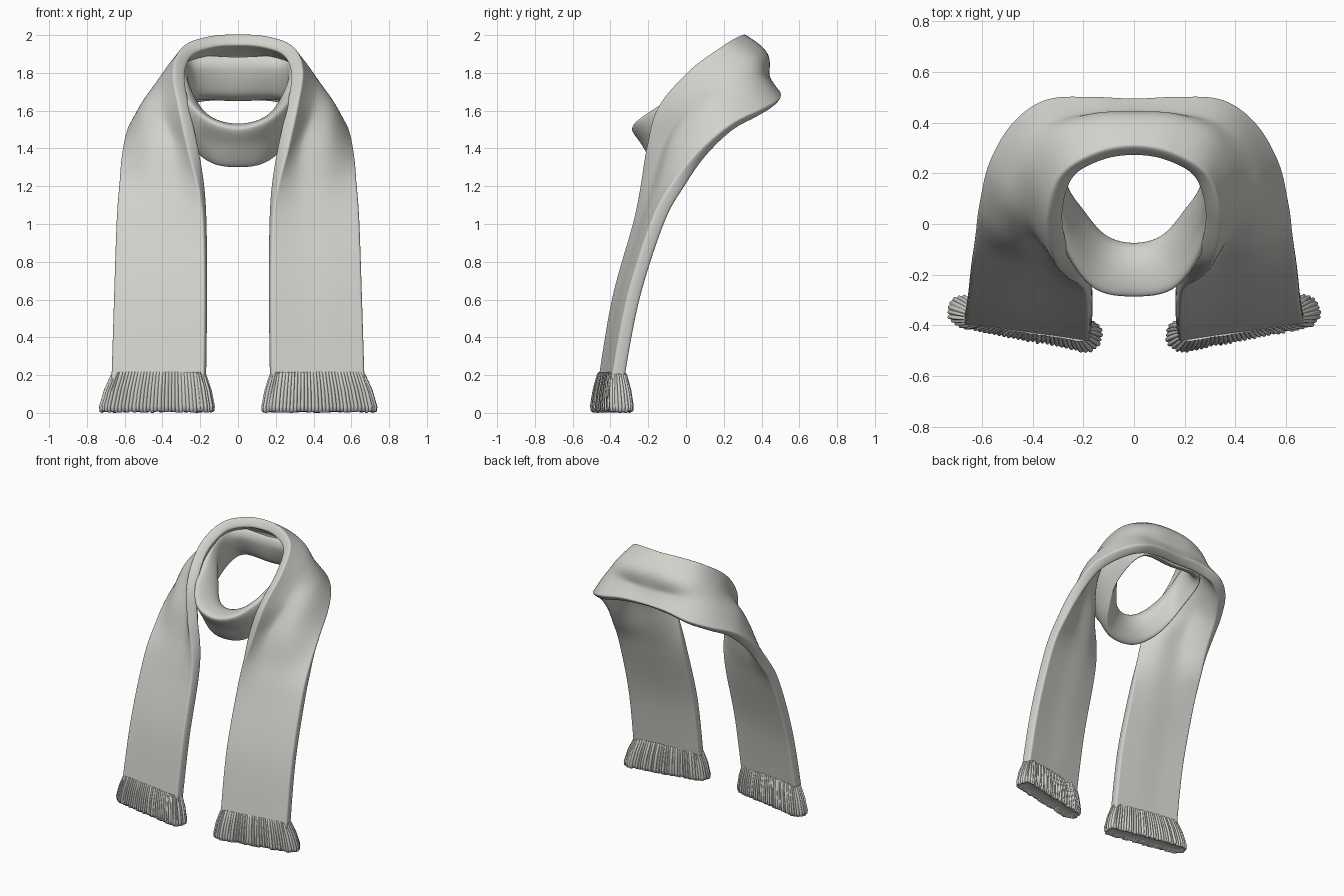
import bpy
import math
import random
from mathutils import Vector

random.seed(4)

cube = bpy.data.objects.get("Cube")
if cube:
    bpy.data.objects.remove(cube, do_unlink=True)

# One pale wool colour
wool = bpy.data.materials.new("pale_wool")
wool.use_nodes = True
wool_colour = (0.64, 0.64, 0.605, 1)
wool.diffuse_color = wool_colour
shader = wool.node_tree.nodes["Principled BSDF"]
shader.inputs["Base Color"].default_value = wool_colour
shader.inputs["Roughness"].default_value = 0.9


def make_object(name, verts, faces):
    mesh = bpy.data.meshes.new(name)
    mesh.from_pydata(verts, [], faces)
    mesh.materials.append(wool)
    obj = bpy.data.objects.new(name, mesh)
    bpy.context.collection.objects.link(obj)
    return obj


def smooth(obj, angle):
    bpy.ops.object.select_all(action='DESELECT')
    obj.select_set(True)
    bpy.context.view_layer.objects.active = obj
    bpy.ops.object.shade_smooth_by_angle(angle=math.radians(angle))


def spline(points, steps, closed=False):
    """Smooth curve passing through all the points."""
    count = len(points)

    def at(i):
        return points[i % count] if closed else points[max(0, min(count - 1, i))]

    result = []
    for i in range(count if closed else count - 1):
        a, b, c, d = (at(i + k) for k in (-1, 0, 1, 2))
        for s in range(steps):
            t = s / steps
            result.append(b + ((c - a) * t + (a * 2 - b * 5 + c * 4 - d) * t ** 2
                               + (b * 3 - a - c * 3 + d) * t ** 3) / 2)
    if not closed:
        result.append(points[-1].copy())
    return result


def flip(row):
    return [Vector((-p.x, p.y, p.z)) for p in row]


def cloth(name, half, ring=False):
    """Loft half the sections and their mirror: an open strip or a closed ring."""
    half = [[Vector(p) for p in row] for row in half]
    mirrored = [flip(row) for row in reversed(half[:-1])]
    if ring:
        mirrored.pop()
    rows = [spline(row, 6, ring) for row in half + mirrored]
    columns = [spline(list(col), 7, ring) for col in zip(*rows)]
    rows = list(zip(*columns))
    width, length = len(rows[0]), len(rows)
    verts = [p for row in rows for p in row]
    faces = []
    for i in range(length if ring else length - 1):
        j = (i + 1) % length
        for k in range(width if ring else width - 1):
            m = (k + 1) % width
            faces.append((i * width + k, i * width + m,
                          j * width + m, j * width + k))
    obj = make_object(name, verts, faces)
    if not ring:
        solid = obj.modifiers.new("thickness", 'SOLIDIFY')
        solid.thickness = .07
        solid.offset = 0
    rounding = obj.modifiers.new("soft_edges", 'SUBSURF')
    rounding.levels = rounding.render_levels = 2
    smooth(obj, 180)


# Outer wrap: hanging panel up over the shoulder to the middle of the back
# (each section runs from the neck edge to the outer edge)
cloth("outer_wrap", [
    [(.17, -.435, .15), (.34, -.41, .15), (.50, -.39, .15), (.67, -.365, .15)],
    [(.165, -.36, .6), (.33, -.33, .6), (.49, -.31, .6), (.655, -.28, .6)],
    [(.17, -.25, 1), (.32, -.21, 1), (.48, -.185, 1), (.64, -.145, 1.02)],
    [(.19, -.215, 1.2), (.31, -.15, 1.2), (.47, -.11, 1.2), (.62, -.03, 1.22)],
    [(.235, -.195, 1.4), (.32, -.09, 1.42), (.47, -.03, 1.43), (.59, .10, 1.38)],
    [(.28, -.14, 1.61), (.37, .01, 1.62), (.48, .11, 1.60), (.545, .25, 1.51)],
    [(.31, .02, 1.80), (.37, .17, 1.77), (.43, .28, 1.69), (.46, .385, 1.58)],
    [(.265, .18, 1.92), (.30, .32, 1.85), (.32, .38, 1.75), (.34, .47, 1.63)],
    [(.14, .26, 1.97), (.16, .39, 1.88), (.16, .405, 1.77), (.18, .48, 1.665)],
    [(0, .285, 1.98), (0, .40, 1.89), (0, .41, 1.77), (0, .47, 1.67)],
], ring=False)

# Inner loop round the neck, a plump fold drooping at the front
# (each section runs from the inside over the crest and under)
cloth("neck_loop", [
    [(0, -.08, 1.48), (0, -.17, 1.53), (0, -.285, 1.51),
     (0, -.235, 1.42), (0, -.15, 1.30), (0, -.09, 1.37)],
    [(.11, -.05, 1.51), (.13, -.13, 1.56), (.155, -.255, 1.55),
     (.16, -.19, 1.44), (.135, -.12, 1.32), (.115, -.06, 1.4)],
    [(.20, .05, 1.61), (.23, -.03, 1.66), (.265, -.11, 1.64),
     (.27, -.08, 1.52), (.235, 0, 1.4), (.205, .04, 1.5)],
    [(.265, .16, 1.76), (.285, .11, 1.8), (.32, .08, 1.72),
     (.325, .12, 1.62), (.285, .17, 1.54), (.27, .17, 1.64)],
    [(.22, .28, 1.82), (.235, .30, 1.885), (.27, .33, 1.82),
     (.27, .37, 1.72), (.25, .40, 1.65), (.225, .34, 1.69)],
    [(0, .30, 1.82), (0, .32, 1.885), (0, .36, 1.82),
     (0, .39, 1.72), (0, .42, 1.65), (0, .345, 1.69)],
], ring=True)


def stadium(u):
    """Position along the spine (0 to 1) and outward angle, round the outline."""
    straight, arc = .47, .18
    d = u * 2 * (straight + arc)
    if d < straight:
        return d / straight, -math.pi / 2
    d -= straight
    if d < arc:
        return 1, (d / arc - .5) * math.pi
    d -= arc
    if d < straight:
        return 1 - d / straight, math.pi / 2
    d -= straight
    return 0, (d / arc + .5) * math.pi


def fringe(name, side):
    """Flared skirt of yarn strands closing the end of a panel."""
    strands, detail = 70, 8
    total = strands * detail
    lengths = [random.uniform(0, .008) for _ in range(strands)]
    depths = [random.uniform(.005, .009) for _ in range(strands)]
    offsets = [random.uniform(-.003, .003) for _ in range(strands)]
    # height, flare, radius, ridge strength
    rings = [(.205, 0, .028, 0), (.216, 0, .038, .4), (.2, .1, .046, 1),
             (.12, .6, .06, 1), (.03, 1, .067, 1), (.006, 1, .064, 1),
             (0, 1, .052, .6), (.012, 1, .03, 0)]
    tilt = math.atan2(.08, .47)
    verts, faces = [], []
    for z, flare, radius, ridge in rings:
        inner = Vector((.215 - .025 * flare, -.425 - .015 * flare))
        outer = Vector((.625 + .045 * flare, -.36 + .015 * flare))
        for n in range(total):
            along, angle = stadium(n / total)
            strand = n // detail
            groove = 1 - math.sin(math.pi * (n % detail) / detail)
            r = radius + (offsets[strand] - groove * depths[strand]) * ridge
            p = inner.lerp(outer, along)
            angle += tilt
            drop = lengths[strand] if z < .04 else 0
            verts.append((side * (p.x + r * math.cos(angle)),
                          p.y + r * math.sin(angle), z + drop))
    for i in range(len(rings) - 1):
        for n in range(total):
            m = (n + 1) % total
            quad = (i * total + n, (i + 1) * total + n,
                    (i + 1) * total + m, i * total + m)
            faces.append(quad if side > 0 else quad[::-1])
    top = tuple(range(total))
    bottom = tuple(reversed(range((len(rings) - 1) * total, len(rings) * total)))
    faces += [top, bottom] if side > 0 else [top[::-1], bottom[::-1]]
    smooth(make_object(name, verts, faces), 60)


fringe("left_fringe", 1)
fringe("right_fringe", -1)
